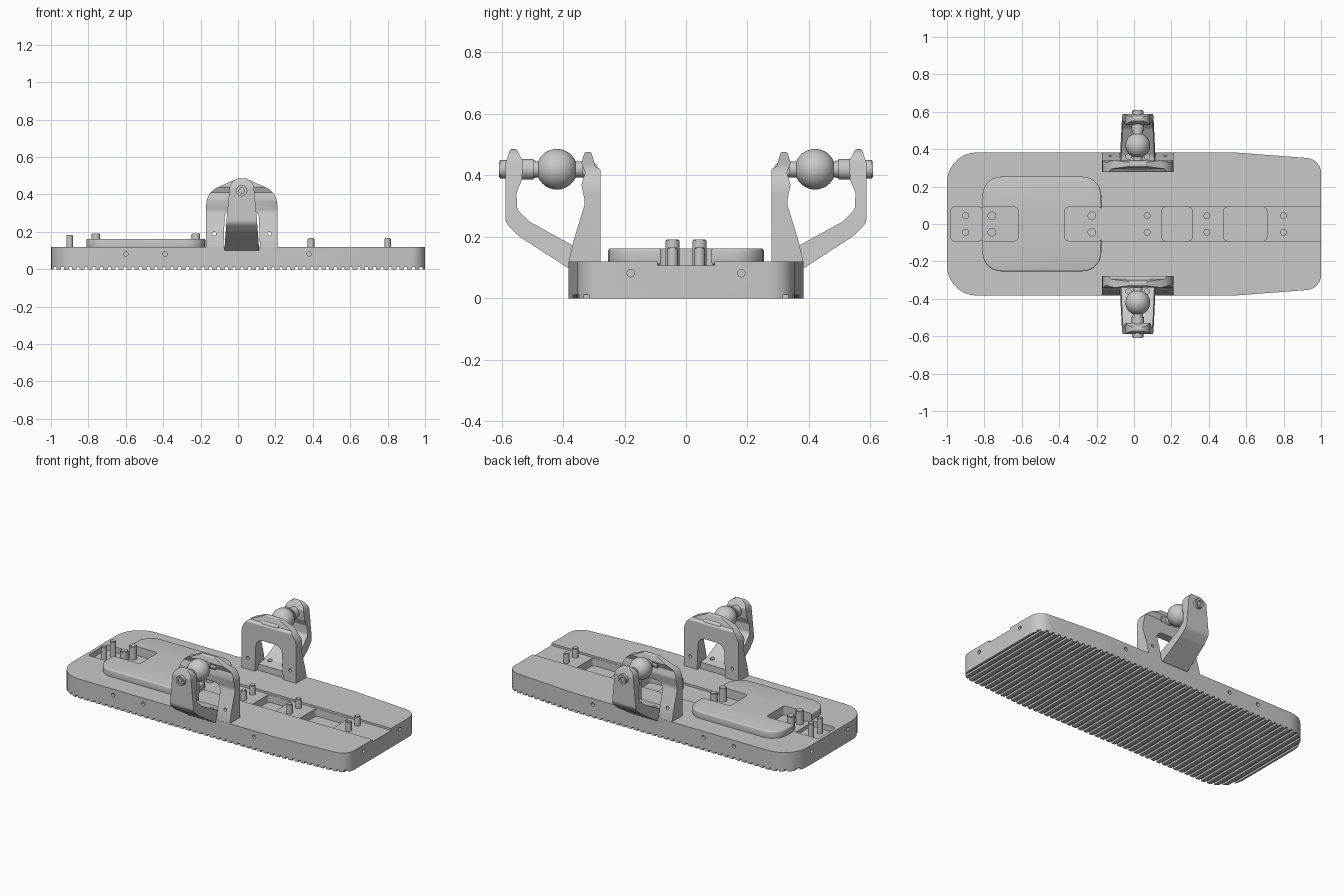
import bpy, bmesh, math
from mathutils import Vector, Matrix

cube = bpy.data.objects.get("Cube")
if cube:
    bpy.data.objects.remove(cube, do_unlink=True)

grey = bpy.data.materials.new("light_grey")
grey.use_nodes = True
grey.diffuse_color = (0.58, 0.58, 0.58, 1)
grey.node_tree.nodes["Principled BSDF"].inputs["Base Color"].default_value = (0.58, 0.58, 0.58, 1)

CX = 0.02     # middle of the brackets along the base
TOP = 0.12    # height of the base deck


def add(name, bm):
    bmesh.ops.recalc_face_normals(bm, faces=bm.faces)
    mesh = bpy.data.meshes.new(name)
    bm.to_mesh(mesh)
    bm.free()
    mesh.materials.append(grey)
    ob = bpy.data.objects.new(name, mesh)
    bpy.context.scene.collection.objects.link(ob)
    return ob


def rounded(points, steps=7):
    """Outline from (a, b, corner radius) triples."""
    out = []
    for i, (a, b, r) in enumerate(points):
        p = Vector((a, b))
        if r == 0:
            out.append(p)
            continue
        u = (Vector(points[i - 1][:2]) - p).normalized()
        v = (Vector(points[(i + 1) % len(points)][:2]) - p).normalized()
        half = math.acos(max(-1, min(1, u.dot(v)))) / 2
        centre = p + (u + v).normalized() * (r / math.sin(half))
        start = p + u * (r / math.tan(half)) - centre
        end = p + v * (r / math.tan(half)) - centre
        first = math.atan2(start.y, start.x)
        sweep = math.atan2(start.x * end.y - start.y * end.x, start.dot(end))
        for k in range(steps + 1):
            t = first + sweep * k / steps
            out.append(centre + Vector((math.cos(t), math.sin(t))) * r)
    return out


def prism(name, outline, axis, lo, hi):
    """Extrude an outline along an axis."""
    place = {"x": lambda a, b, c: (c, a, b),
             "y": lambda a, b, c: (a, c, b),
             "z": lambda a, b, c: (a, b, c)}[axis]
    bm = bmesh.new()
    face = bm.faces.new([bm.verts.new(place(p[0], p[1], lo)) for p in outline])
    new = bmesh.ops.extrude_face_region(bm, geom=[face])["geom"]
    shift = Vector(place(0, 0, hi - lo))
    bmesh.ops.translate(bm, vec=shift, verts=[g for g in new if isinstance(g, bmesh.types.BMVert)])
    if len(bm.faces) == len(outline) + 1:
        bm.faces.new([v for v in bm.verts][:len(outline)])
    return add(name, bm)


def block(name, x0, x1, y, z0, z1, r=0.0):
    return prism(name, rounded([(x0, -y, r), (x1, -y, r), (x1, y, r), (x0, y, r)]), "z", z0, z1)


def rod(name, axis, centre, r, length, bevel=0.0):
    turn = {"x": Matrix.Rotation(math.pi / 2, 4, "Y"),
            "y": Matrix.Rotation(math.pi / 2, 4, "X"), "z": Matrix()}[axis]
    bm = bmesh.new()
    bmesh.ops.create_cone(bm, cap_ends=True, segments=24, radius1=r, radius2=r, depth=length,
                          matrix=Matrix.Translation(centre) @ turn)
    if bevel:
        rims = [e for e in bm.edges if any(len(f.verts) > 4 for f in e.link_faces)]
        bmesh.ops.bevel(bm, geom=rims, offset=bevel, segments=2, affect="EDGES")
    return add(name, bm)


def bake(ob):
    dg = bpy.context.evaluated_depsgraph_get()
    mesh = bpy.data.meshes.new_from_object(ob.evaluated_get(dg))
    ob.modifiers.clear()
    ob.data = mesh


def combine(ob, tool, operation="DIFFERENCE"):
    mod = ob.modifiers.new("shape", "BOOLEAN")
    mod.operation, mod.object, mod.solver = operation, tool, "EXACT"
    bake(ob)
    bpy.data.objects.remove(tool, do_unlink=True)


# Base plate, tapered toward one end
half = [(1, 0.345, 0.08), (0.9, 0.355, 0.0), (0.53, 0.383, 0.0), (-1, 0.383, 0.16)]
outline = rounded(half + [(x, -y, r) for x, y, r in reversed(half)])
base = prism("base", outline, "z", 0, TOP)

# Raised pad with softened rims
pad = block("raised_pad", -0.81, -0.175, 0.253, 0.11, 0.163, 0.1)
mod = pad.modifiers.new("bevel", "BEVEL")
mod.width, mod.segments, mod.limit_method = 0.008, 3, "ANGLE"
mod.angle_limit = math.radians(50)
bake(pad)

# Recesses shared by base and pad, as (start, end, floor)
for x0, x1, floor in [(-0.98, -0.81, 0.085), (-0.82, -0.62, 0.107), (-0.37, -0.17, 0.107)]:
    for part in (base, pad):
        combine(part, block("cutter", x0, x1, 0.09, floor, 0.3, 0.02))
combine(base, block("cutter", -0.18, 1.1, 0.092, 0.107, 0.3))
for x0, x1 in [(0.15, 0.31), (0.48, 0.71)]:
    combine(base, block("cutter", x0, x1, 0.09, 0.06, 0.3, 0.02))

# Screw holes around the rim
for s in (-1, 1):
    for x in (-0.6, -0.39, 0.38):
        combine(base, rod("cutter", "y", (x, s * 0.383, 0.082), 0.012, 0.04))
    for y in (-0.18, 0.18):
        combine(base, rod("cutter", "x", (s, y, 0.082), 0.012, 0.04))

# Grip grooves under the base
bm = bmesh.new()
for i in range(48):
    x = -1 + (i + 0.5) * 2 / 48
    bmesh.ops.create_cube(bm, size=1, matrix=Matrix.Translation((x, 0, 0))
                          @ Matrix.Diagonal((0.016, 1, 0.024, 1)))
combine(base, add("cutter", bm))

# Pegs standing in the recesses
for x, r, z0, z1 in [(-0.9, 0.018, 0.08, 0.182), (-0.76, 0.023, 0.1, 0.192), (-0.225, 0.023, 0.1, 0.192),
                     (0.07, 0.018, 0.1, 0.166), (0.39, 0.018, 0.1, 0.166), (0.8, 0.018, 0.1, 0.166)]:
    for y in (-0.044, 0.044):
        rod("peg", "z", (x, y, (z0 + z1) / 2), r, z1 - z0, 0.004)

# Inner arch plate: side profile crossed with its front outline
arch = prism("arch_plate", rounded([
    (0.278, 0.1, 0), (0.278, 0.42, 0.01), (0.295, 0.43, 0), (0.308, 0.476, 0.008), (0.33, 0.476, 0.01),
    (0.34, 0.44, 0), (0.328, 0.41, 0), (0.34, 0.37, 0), (0.328, 0.31, 0.05), (0.365, 0.19, 0.05),
    (0.382, 0.12, 0), (0.382, 0.1, 0)]), "x", CX - 0.3, CX + 0.3)
right_side = [(0.19, 0.05, 0), (0.19, 0.41, 0.1), (0.09, 0.455, 0.05), (0.04, 0.478, 0.03)]
front = rounded([(CX + x, z, r) for x, z, r in right_side]
                + [(CX - x, z, r) for x, z, r in reversed(right_side)])
combine(arch, prism("cutter", front, "y", 0.2, 0.5), "INTERSECT")
opening = rounded([(CX - 0.1, 0.05, 0), (CX + 0.1, 0.05, 0), (CX + 0.09, 0.325, 0.05), (CX - 0.09, 0.325, 0.05)])
combine(arch, prism("cutter", opening, "y", 0.2, 0.5))
for x in (-0.147, 0.147):
    combine(arch, rod("cutter", "y", (CX + x, 0.33, 0.19), 0.01, 0.3))

# Outer arm: bent side profile crossed with its tapered front outline
arm = prism("outer_arm", rounded([
    (0.30, 0.115, 0), (0.386, 0.10, 0), (0.54, 0.20, 0.08), (0.587, 0.245, 0.04), (0.587, 0.44, 0.02),
    (0.572, 0.486, 0.01), (0.552, 0.486, 0.01), (0.53, 0.445, 0.01), (0.534, 0.385, 0.01),
    (0.551, 0.345, 0.02), (0.55, 0.29, 0.03), (0.51, 0.25, 0.05), (0.365, 0.17, 0.03), (0.30, 0.16, 0)]),
    "x", CX - 0.3, CX + 0.3)
side = [(0.097, 0.05, 0), (0.08, 0.28, 0.1), (0.06, 0.486, 0.055)]
front = rounded([(CX + x, z, r) for x, z, r in side] + [(CX - x, z, r) for x, z, r in reversed(side)])
combine(arm, prism("cutter", front, "y", 0.2, 0.7), "INTERSECT")
for x in (-0.05, 0.05):
    combine(arm, rod("cutter", "z", (CX + x, 0.36, 0.17), 0.014, 0.05))

# Ball joint with its neck, pivot and end screw
bm = bmesh.new()
bmesh.ops.create_uvsphere(bm, u_segments=40, v_segments=24, radius=0.066,
                          matrix=Matrix.Translation((CX, 0.42, 0.42)))
ball = add("ball", bm)
joint = [arch, arm, ball,
         rod("ball_neck", "y", (CX, 0.43, 0.42), 0.026, 0.22, 0.004),
         rod("neck_collar", "y", (CX, 0.515, 0.42), 0.034, 0.05, 0.006),
         rod("pivot_pin", "x", (CX, 0.313, 0.42), 0.026, 0.12, 0.004)]
screw = rod("end_screw", "y", (CX, 0.591, 0.42), 0.03, 0.035, 0.004)
combine(screw, rod("cutter", "y", (CX, 0.61, 0.42), 0.015, 0.024))
joint.append(screw)

# Mirror the bracket to the other long side
for ob in joint:
    mod = ob.modifiers.new("mirror", "MIRROR")
    mod.use_axis = (False, True, False)
    mod.use_mirror_merge = False
    bake(ob)

# Smooth curved surfaces, keep edges sharp
bpy.ops.object.select_all(action="DESELECT")
for ob in bpy.context.scene.collection.objects:
    if ob.type == "MESH":
        ob.select_set(True)
        bpy.context.view_layer.objects.active = ob
bpy.ops.object.shade_smooth_by_angle(angle=math.radians(32))
